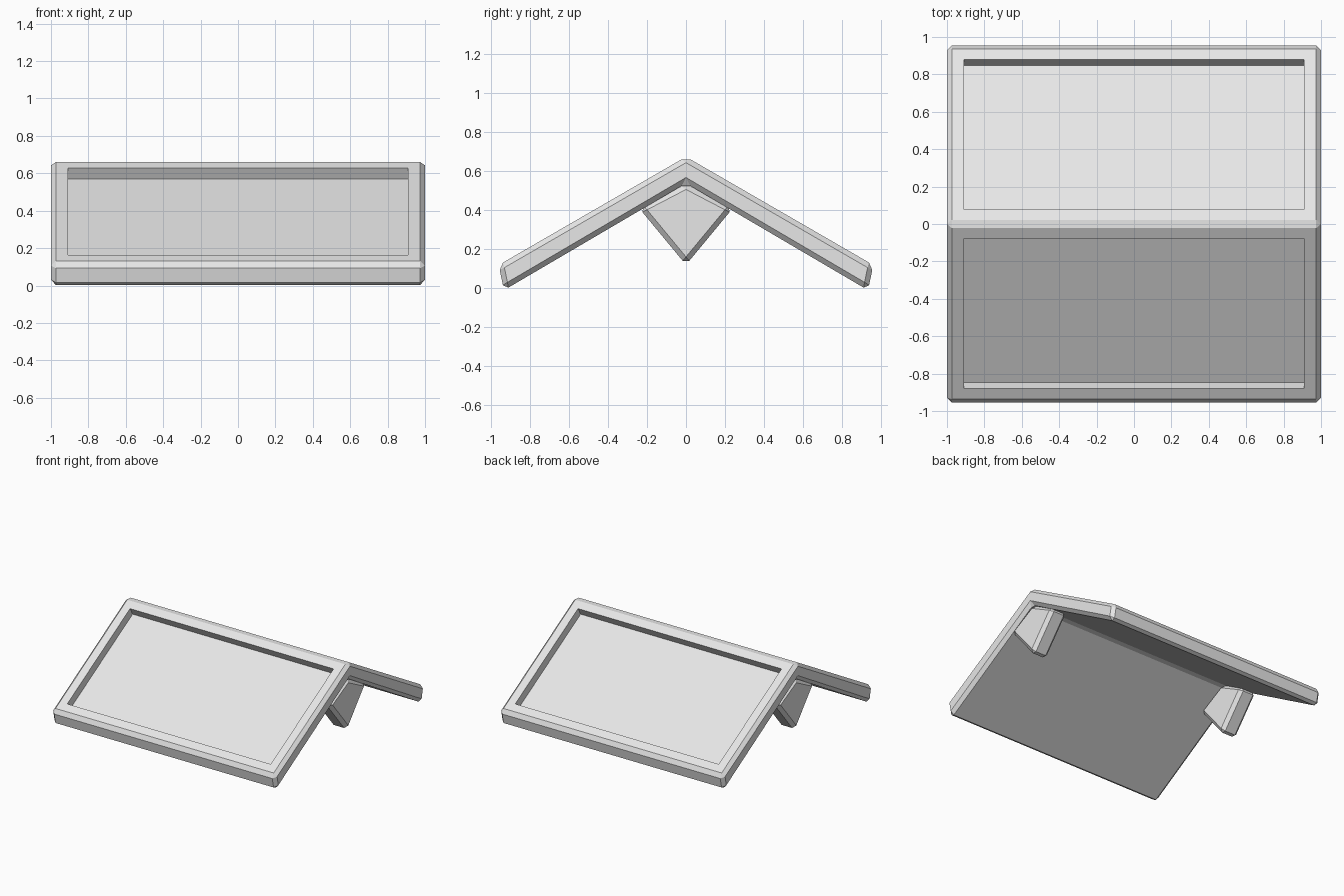
import bpy
import bmesh

BEVEL = 0.026

cube = bpy.data.objects.get("Cube")
if cube:
    bpy.data.objects.remove(cube, do_unlink=True)

# One plain material
gray = bpy.data.materials.new("light_gray")
gray.use_nodes = True
color = (0.8, 0.8, 0.8, 1)
gray.diffuse_color = color
gray.node_tree.nodes["Principled BSDF"].inputs["Base Color"].default_value = color


def bevelled_prism(profile, x0, x1):
    """Extrude a (y, z) profile along x and chamfer all its edges."""
    bm = bmesh.new()
    face = bm.faces.new([bm.verts.new((x0, y, z)) for y, z in profile])
    ext = bmesh.ops.extrude_face_region(bm, geom=[face])["geom"]
    verts = [v for v in ext if isinstance(v, bmesh.types.BMVert)]
    bmesh.ops.translate(bm, verts=verts, vec=(x1 - x0, 0, 0))
    bmesh.ops.recalc_face_normals(bm, faces=bm.faces[:])
    bmesh.ops.bevel(bm, geom=bm.edges[:], offset=BEVEL, offset_type='OFFSET',
                    segments=1, profile=0.5, affect='EDGES')
    bm.normal_update()
    return bm


def finish(bm, name):
    mesh = bpy.data.meshes.new(name)
    bm.to_mesh(mesh)
    bm.free()
    mesh.materials.append(gray)
    obj = bpy.data.objects.new(name, mesh)
    bpy.context.collection.objects.link(obj)


# Gabled roof slab
roof = bevelled_prism([(0, 0.673), (0.959, 0.119), (0.932, -0.01), (0, 0.537),
                       (-0.932, -0.01), (-0.959, 0.119)], -1, 1)

# Sunken panel in each slope
slopes = [f for f in roof.faces if f.normal.z > 0.7 and f.calc_area() > 1]
bmesh.ops.inset_individual(roof, faces=slopes, thickness=0.092)
bmesh.ops.inset_individual(roof, faces=slopes, thickness=0, depth=-0.066)
finish(roof, "roof")

# Gable brackets under the ridge at both ends
kite = [(0, 0.12), (0.24, 0.41), (0, 0.535), (-0.24, 0.41)]
for side, name in ((1, "left_bracket"), (-1, "right_bracket")):
    finish(bevelled_prism(kite, side * 0.84, side * 0.985), name)
